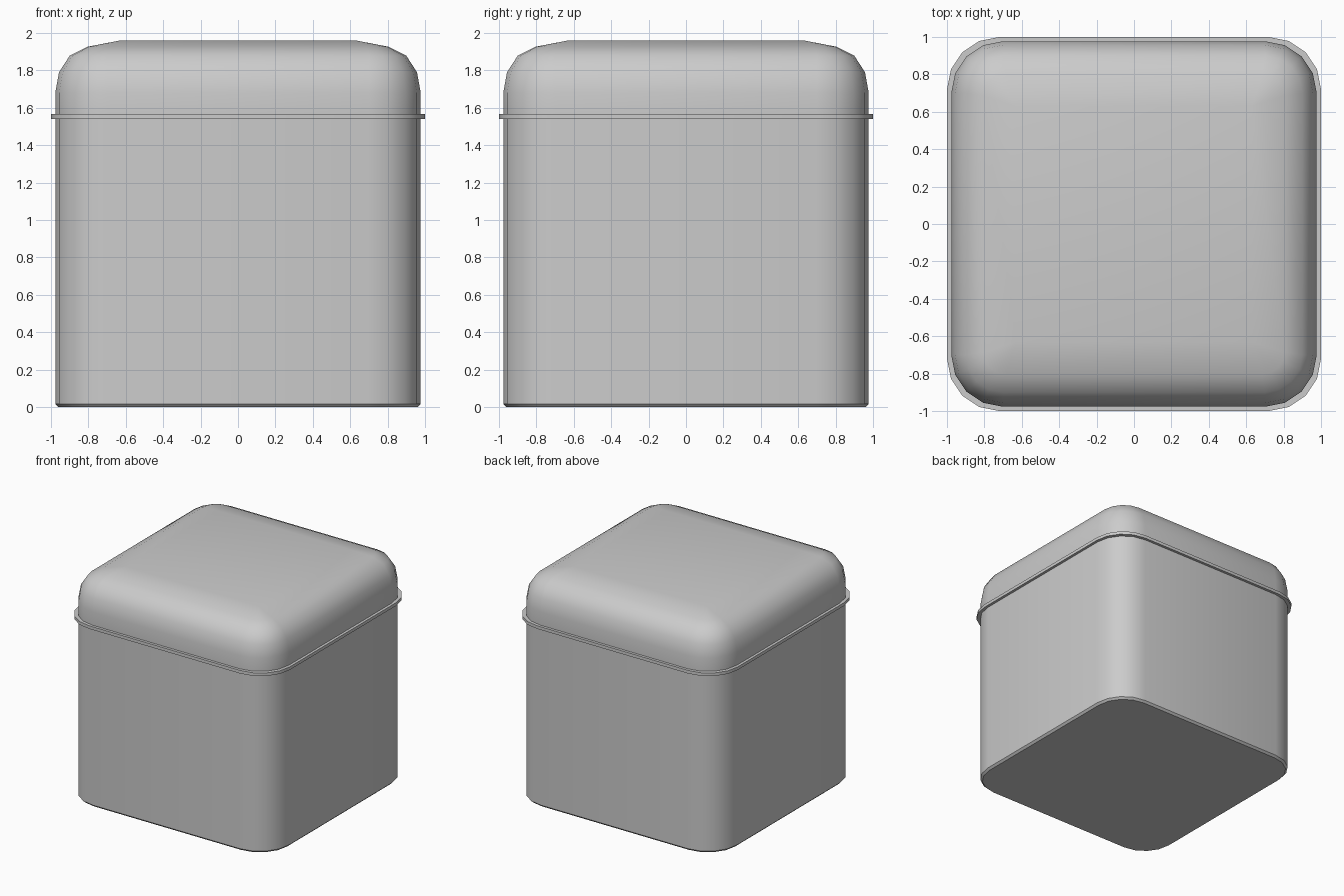
import bpy, bmesh, math

if "Cube" in bpy.data.objects:
    bpy.data.objects.remove(bpy.data.objects["Cube"])

SEG = 4  # segments per rounded corner


def ring(bm, half, radius, z):
    """Rounded-square loop of vertices at height z."""
    c = half - radius
    verts = []
    for q, (sx, sy) in enumerate(((1, 1), (-1, 1), (-1, -1), (1, -1))):
        for i in range(SEG + 1):
            a = math.radians(90 * (q + i / SEG))
            verts.append(bm.verts.new((sx * c + radius * math.cos(a),
                                       sy * c + radius * math.sin(a), z)))
    return verts


def stack(name, profile):
    """Closed solid skinned through (half width, corner radius, z) loops."""
    bm = bmesh.new()
    rings = [ring(bm, *p) for p in profile]
    n = len(rings[0])
    for lo, hi in zip(rings, rings[1:]):
        for i in range(n):
            j = (i + 1) % n
            bm.faces.new((lo[i], lo[j], hi[j], hi[i]))
    bm.faces.new(rings[0][::-1])
    bm.faces.new(rings[-1])
    bmesh.ops.remove_doubles(bm, verts=bm.verts[:], dist=0.002)
    bmesh.ops.recalc_face_normals(bm, faces=bm.faces[:])
    me = bpy.data.meshes.new(name)
    bm.to_mesh(me)
    bm.free()
    ob = bpy.data.objects.new(name, me)
    bpy.context.collection.objects.link(ob)
    bpy.ops.object.select_all(action='DESELECT')
    ob.select_set(True)
    bpy.context.view_layer.objects.active = ob
    bpy.ops.object.shade_smooth_by_angle(angle=math.radians(35))
    return ob


# Straight-sided box with a small chamfer at the foot
stack("box_body", [(0.96, 0.26, 0), (0.977, 0.277, 0.017), (0.977, 0.277, 1.54)])

# Thin flange between box and lid
stack("rim", [(1.0, 0.28, 1.54), (1.0, 0.28, 1.567)])

# Domed lid
stack("lid", [(0.977, 0.277, 1.567), (0.977, 0.277, 1.68), (0.957, 0.257, 1.79),
              (0.9, 0.2, 1.878), (0.805, 0.12, 1.926), (0.63, 0.0, 1.96)])
